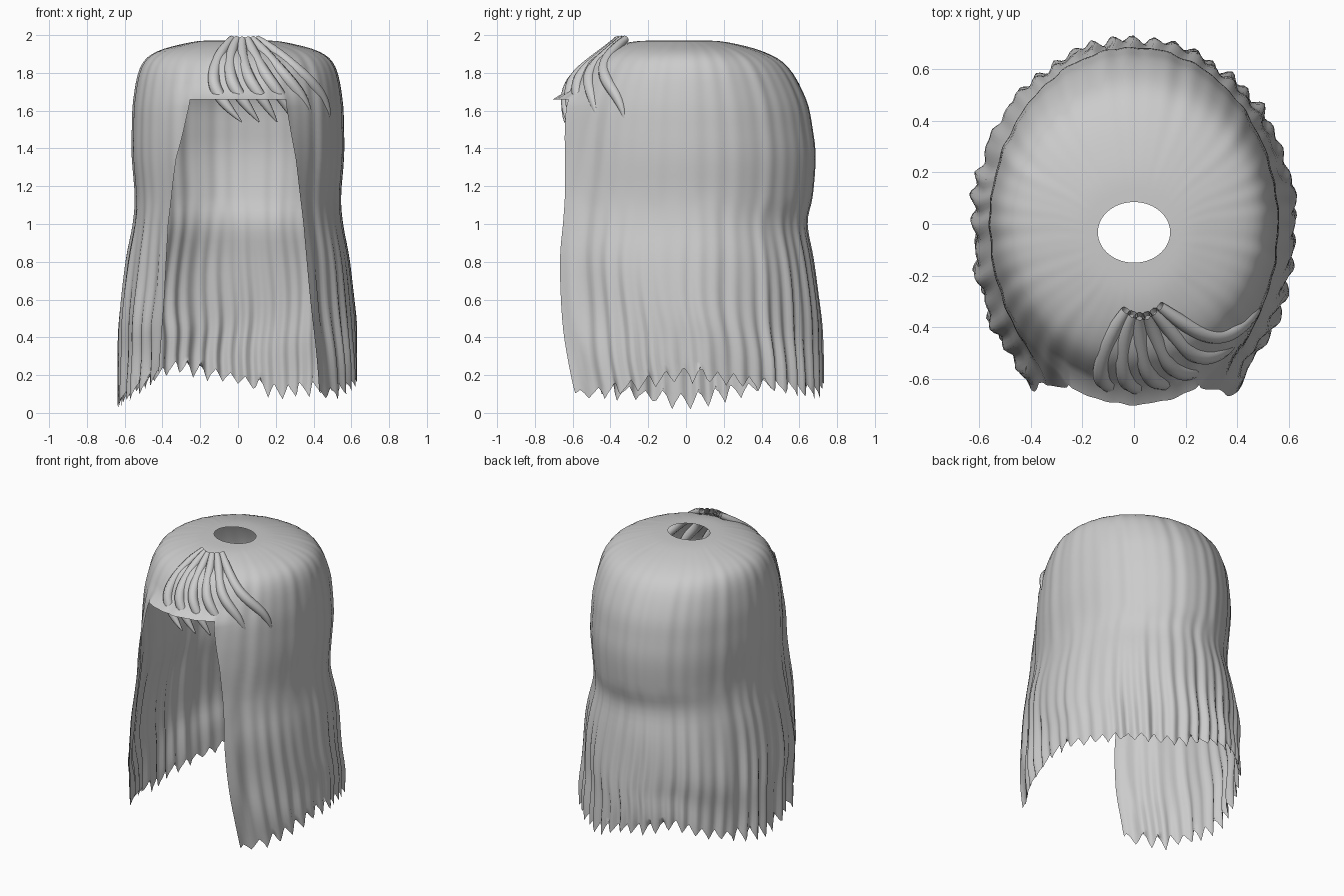
import bpy, bmesh, math, random
from math import sin, cos, pi, asin, sqrt

if "Cube" in bpy.data.objects:
    bpy.data.objects.remove(bpy.data.objects["Cube"])

random.seed(4)

# Cross-sections: height, side radius, front radius, back radius
RINGS = [
    (1.972, .14, .15, .085), (1.962, .25, .30, .22), (1.912, .43, .45, .41),
    (1.83, .515, .555, .54), (1.66, .552, .65, .635),
    (1.50, .56, .69, .67), (1.35, .56, .71, .685), (1.15, .545, .745, .67),
    (1.0, .555, .77, .642), (.80, .59, .785, .675), (.50, .62, .78, .71),
    (.30, .623, .77, .718), (.10, .623, .76, .718)]
LIP = 4          # ring where the face opening starts
SUB = 4          # samples between rings
TEETH, PER = 44, 6
COLS = TEETH * PER
K0 = 20          # columns each side of the opening

# Hem height by angle (0 = front, 90 = right, 180 = back)
HEM = [(0, .1), (35, .08), (60, .12), (90, .21), (125, .15), (160, .11), (180, .18),
       (212, .25), (235, .15), (270, .06), (300, .12), (325, .24), (360, .24)]
# Opening half-width by height, right and left
EDGE_R = [(0, .445), (.6, .38), (1.0, .345), (1.35, .305), (1.66, .25)]
EDGE_L = [(0, .43), (.6, .39), (1.0, .37), (1.35, .325), (1.66, .25)]


def lerp_table(t, x):
    for (a, p), (b, q) in zip(t, t[1:]):
        if x <= b:
            return p + (q - p) * (x - a) / (b - a)
    return t[-1][1]


def catmull(pts, i, f):
    p = [pts[max(0, min(len(pts) - 1, i + d))] for d in (-1, 0, 1, 2)]
    return tuple(.5 * (2*b + (c - a)*f + (2*a - 5*b + 4*c - d)*f*f + (3*b - a - 3*c + d)*f**3)
                 for a, b, c, d in zip(*p))


sections = [catmull(RINGS, i, s / SUB) for i in range(len(RINGS) - 1) for s in range(SUB)]
sections.append(RINGS[-1])
lip_row = LIP * SUB

# Random strand character
depth = [random.uniform(.3, 1.3) for _ in range(TEETH)]
drop = [random.uniform(.6, 1.3) for _ in range(TEETH)]
phase = [random.uniform(0, 6) for _ in range(12)]


def wave(theta, freqs):
    return sum(sin(n * theta + phase[j]) for j, n in enumerate(freqs)) / len(freqs)


# Main hair shell
bm = bmesh.new()
grid = {}
for r, (z, rx, rf, rb) in enumerate(sections):
    for k in range(COLS):
        front = k < K0 or k > COLS - K0
        if r > lip_row and front:
            continue
        th = 2 * pi * k / COLS
        a0 = 2 * pi * K0 / COLS
        if r > lip_row:      # slide columns so the sides follow the opening edge
            table = EDGE_R if th <= pi else EDGE_L
            a = asin(lerp_table(table, z) / rx)
            if th <= pi:
                th = a + (th - a0) * (pi - a) / (pi - a0)
            else:
                th = 2*pi - (a + (2*pi - th - a0) * (pi - a) / (pi - a0))
        tooth = k / PER
        n = int(tooth)
        t = tooth - n
        tri = abs(t - .5) * 2
        grow = max(0, min(1, (1.15 - z) / .95))
        d = depth[n] * (1 - t) + depth[(n + 1) % TEETH] * t
        push = 1 + .008 * wave(th, (19, 28, 41)) * min(1, r / 4)
        push += grow * (.02 * d * cos(2 * pi * tooth)) + .018 * sqrt(grow) * wave(th, (11, 18, 25))
        x = rx * sin(th) * push
        c = (rb - rf) / 2 * max(0, 1 - r / 5)      # round hole at the crown
        half = (rf + rb) / 2
        near = min(1, r / 5)
        y = -(near * (rf if cos(th) > 0 else rb) + (1 - near) * half) * cos(th) * push + c
        swing = .016 * sin(9 * z + 3 * th) * grow * max(0, min(1, (z - .1) / .3))
        gap = min(k, COLS - k) - K0                # columns from the opening
        if gap > 4:
            x -= swing * cos(th)
            y += swing * sin(th)
        if r >= lip_row and 0 <= gap < 12:         # edges curl forward
            y -= .045 * (1 - gap / 12)**2
        if r == lip_row and front:                 # flared lip over the face
            y -= .05
        zz = z
        hem = lerp_table(HEM, math.degrees(th) % 360)
        if z < .6:
            zz = .6 + (z - .6) * (.6 - hem) / .5
        if r == len(sections) - 1:
            zz += (.5 - tri) * .08 * drop[n]
        grid[r, k] = bm.verts.new((x, y, max(0, zz)))
for r in range(len(sections) - 1):
    for k in range(COLS):
        q = [(r, k), (r + 1, k), (r + 1, (k + 1) % COLS), (r, (k + 1) % COLS)]
        if all(c in grid for c in q):
            bm.faces.new([grid[c] for c in q])
me = bpy.data.meshes.new("hair_shell")
bm.to_mesh(me)
bm.free()
shell = bpy.data.objects.new("hair_shell", me)
bpy.context.collection.objects.link(shell)
me.shade_smooth()


def on_shell(x, z):
    """Point just in front of the shell at a given x and z."""
    t = [(s[0], s[1:3]) for s in RINGS[::-1]]
    for (a, p), (b, q) in zip(t, t[1:]):
        if z <= b:
            f = (z - a) / (b - a)
            rx, rf = (p[i] + (q[i] - p[i]) * f for i in (0, 1))
            return (x, -min(rf, .635) * sqrt(max(.05, 1 - (x / rx)**2)) - .008, z)


# Swept fringe strands, fanning from one root
COUNT = 6
for i in range(COUNT):
    f = i / (COUNT - 1)
    mix = lambda a, b: a + (b - a) * f
    pts = [((mix(-.03, .10), mix(-.335, -.32) - .03 * sin(pi * f), 1.98), .6),
           ((mix(-.09, .18), mix(-.42, -.38), mix(1.92, 1.93)), .9),
           (on_shell(mix(-.14, .30), mix(1.79, 1.83)), 1.0),
           (on_shell(mix(-.12, .41), mix(1.70, 1.73)), 1.05),
           (on_shell(mix(-.05, .475), mix(1.61, 1.63)), .8),
           (on_shell(mix(.02, .485), 1.54), .1)]
    cu = bpy.data.curves.new("fringe_strand", 'CURVE')
    cu.dimensions = '3D'
    cu.bevel_depth = .033
    cu.bevel_resolution = 2
    cu.resolution_u = 5
    sp = cu.splines.new('NURBS')
    sp.points.add(len(pts) - 1)
    for p, (co, rad) in zip(sp.points, pts):
        p.co = (*co, 1)
        p.radius = rad
    sp.order_u = 4
    sp.use_endpoint_u = True
    ob = bpy.data.objects.new("fringe_strand", cu)
    bpy.context.collection.objects.link(ob)
    bpy.ops.object.select_all(action='DESELECT')
    ob.select_set(True)
    bpy.context.view_layer.objects.active = ob
    bpy.ops.object.convert(target='MESH')
    bpy.context.object.data.shade_smooth()
